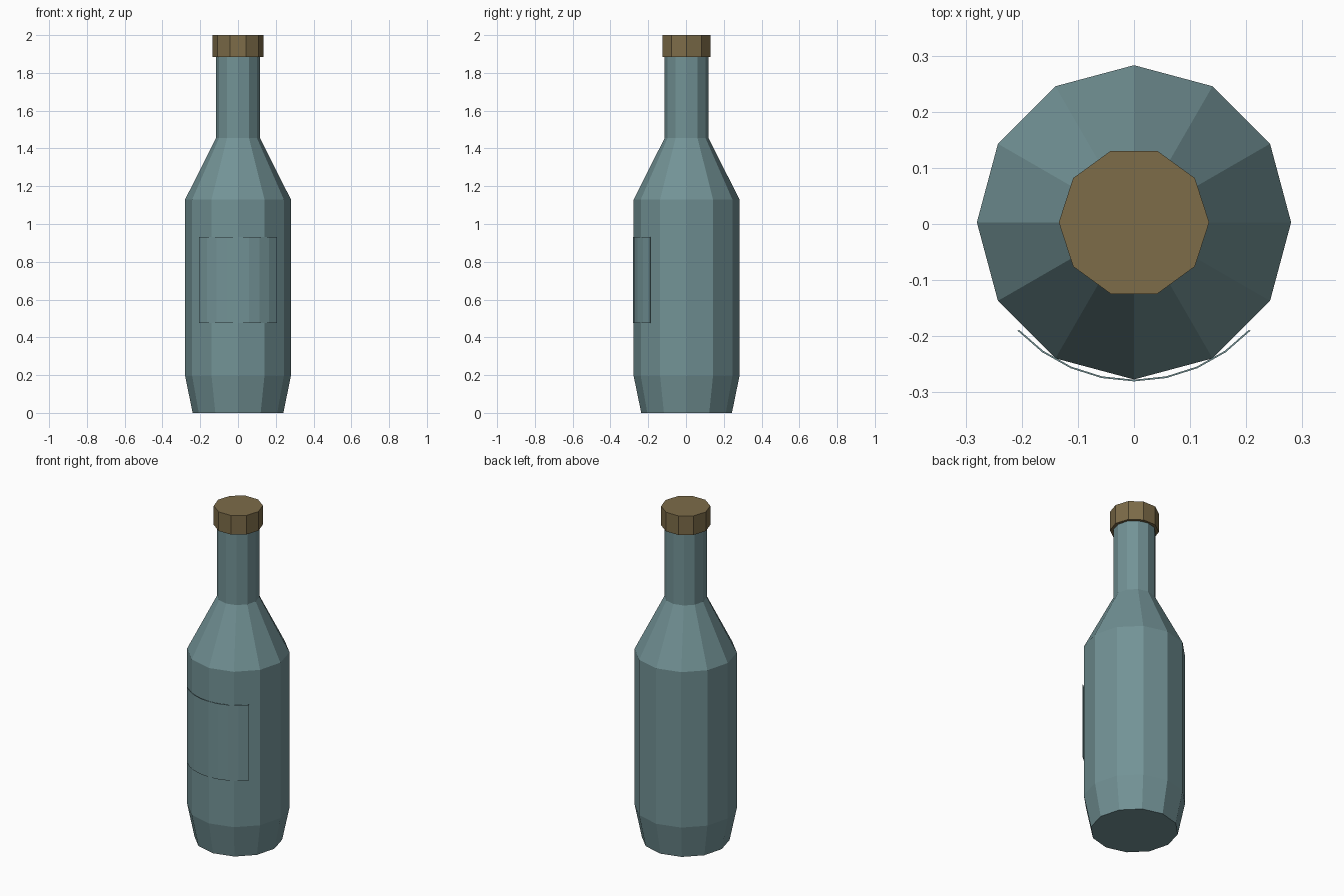
import bpy, bmesh, math

if "Cube" in bpy.data.objects:
    bpy.data.objects.remove(bpy.data.objects["Cube"])

CY = 0.003  # shared axis of the bottle in y


def material(name, rgb):
    m = bpy.data.materials.new(name)
    m.diffuse_color = (*rgb, 1)
    m.use_nodes = True
    m.node_tree.nodes["Principled BSDF"].inputs["Base Color"].default_value = m.diffuse_color
    return m


def make(name, bm, mat):
    bmesh.ops.recalc_face_normals(bm, faces=bm.faces)
    me = bpy.data.meshes.new(name)
    bm.to_mesh(me)
    bm.free()
    me.materials.append(mat)
    ob = bpy.data.objects.new(name, me)
    bpy.context.collection.objects.link(ob)
    return ob


def lathe(name, profile, sides, mat):
    """Stack of (radius, height) rings, closed at both ends."""
    bm = bmesh.new()
    rings = []
    for r, z in profile:
        rings.append([bm.verts.new((r * math.cos(math.tau * i / sides),
                                    CY + r * math.sin(math.tau * i / sides), z))
                      for i in range(sides)])
    for a, b in zip(rings, rings[1:]):
        for i in range(sides):
            j = (i + 1) % sides
            bm.faces.new((a[i], a[j], b[j], b[i]))
    bm.faces.new(rings[0])
    bm.faces.new(rings[-1])
    return make(name, bm, mat)


def curved_plate(name, r_in, r_out, half_angle, z0, z1, segments, mat):
    """Thin arc wrapped around the front."""
    bm = bmesh.new()
    sections = []
    for i in range(segments + 1):
        a = -math.pi / 2 + half_angle * (2 * i / segments - 1)
        sections.append([bm.verts.new((r * math.cos(a), CY + r * math.sin(a), z))
                         for r, z in ((r_in, z0), (r_out, z0), (r_out, z1), (r_in, z1))])
    for a, b in zip(sections, sections[1:]):
        for i in range(4):
            j = (i + 1) % 4
            bm.faces.new((a[i], a[j], b[j], b[i]))
    bm.faces.new(sections[0])
    bm.faces.new(sections[-1])
    return make(name, bm, mat)


glass = material("teal glass", (0.170, 0.290, 0.305))
cork = material("brown cap", (0.205, 0.150, 0.066))

# Body, shoulder and neck
lathe("bottle", [(0.24, 0), (0.28, 0.195), (0.28, 1.13), (0.116, 1.455), (0.116, 1.90)], 12, glass)
# Cap
lathe("cap", [(0.134, 1.885), (0.134, 2.0)], 10, cork)
# Front label
curved_plate("label", 0.2805, 0.2835, math.radians(47), 0.475, 0.93, 8, glass)
